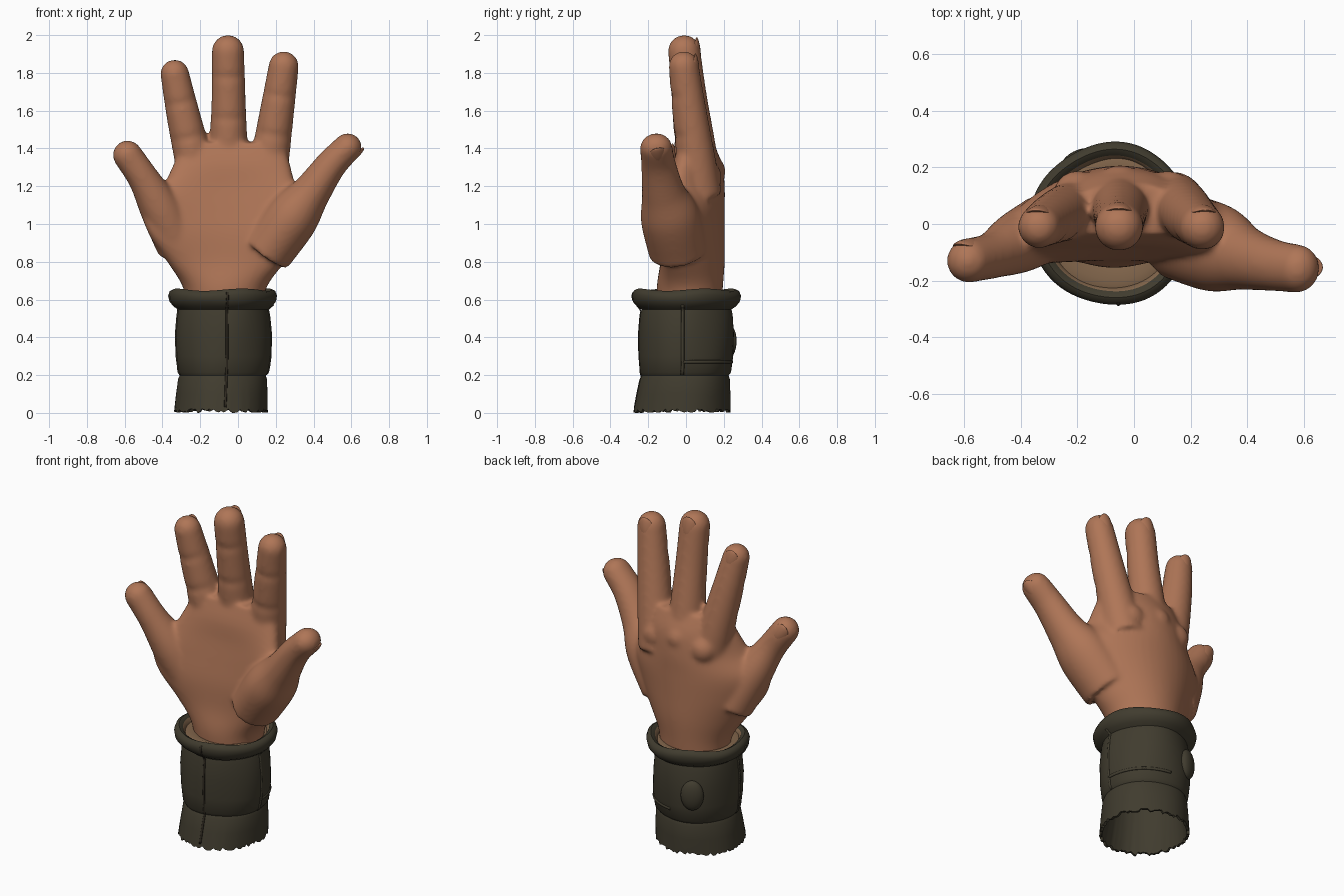
import bpy, bmesh, math, random
from mathutils import Vector

random.seed(4)
old = bpy.data.objects.get("Cube")
if old:
    bpy.data.objects.remove(old, do_unlink=True)


def material(name, rgb):
    m = bpy.data.materials.new(name)
    m.use_nodes = True
    m.diffuse_color = (*rgb, 1)
    b = m.node_tree.nodes["Principled BSDF"]
    b.inputs["Base Color"].default_value = (*rgb, 1)
    b.inputs["Roughness"].default_value = 0.8
    return m


SKIN = material("warm skin", (0.43, 0.18, 0.095))
CLOTH = material("dark olive cloth", (0.052, 0.045, 0.028))
LINING = material("brown lining", (0.22, 0.13, 0.07))
SEAM = material("dark seam", (0.028, 0.022, 0.014))


def finish(bm, name, *mats):
    bmesh.ops.recalc_face_normals(bm, faces=bm.faces)
    me = bpy.data.meshes.new(name)
    bm.to_mesh(me)
    bm.free()
    ob = bpy.data.objects.new(name, me)
    bpy.context.collection.objects.link(ob)
    for m in mats:
        me.materials.append(m)
    for p in me.polygons:
        p.use_smooth = True
    return ob


def skin_rings(bm, rings, cap=True):
    """Bridge a list of closed point rings into a surface."""
    loops = [[bm.verts.new(p) for p in r] for r in rings]
    faces = []
    for a, b in zip(loops, loops[1:]):
        n = len(a)
        faces.append([bm.faces.new((a[i], a[(i + 1) % n], b[(i + 1) % n], b[i])) for i in range(n)])
    if cap:
        bm.faces.new(loops[0][::-1])
        bm.faces.new(loops[-1])
    return faces


def spline(pts, steps):
    """Smooth curve through the control points, any dimension."""
    pts = [Vector(p) for p in pts]
    q = [pts[0] * 2 - pts[1]] + pts + [pts[-1] * 2 - pts[-2]]
    out = []
    for i in range(1, len(q) - 2):
        a, b, c, d = q[i - 1:i + 3]
        for k in range(steps):
            t = k / steps
            out.append(b + (c - a) * (t / 2) + (a * 2 - b * 5 + c * 4 - d) * (t * t / 2)
                       + (b * 3 - a - c * 3 + d) * (t ** 3 / 2))
    return out + [pts[-1]]


def finger(bm, pts, deep, creases):
    """Tapered tube with a round tip; pts hold position and radius."""
    path = spline(pts, 16)
    tip, d = path[-1], (path[-1].xyz - path[-2].xyz).normalized()
    samples = [(p.xyz, p.w) for p in path]
    for k in range(1, 8):
        a = k / 8 * math.pi / 2
        samples.append((tip.xyz + d * tip.w * math.sin(a), tip.w * math.cos(a)))
    rings = []
    for i, (p, r) in enumerate(samples):
        lo, hi = max(i - 1, 0), min(i + 1, len(samples) - 1)
        ax = (samples[hi][0] - samples[lo][0]).normalized()
        side = Vector((0, 1, 0)).cross(ax).normalized()
        back = ax.cross(side)
        ring = []
        for k in range(28):
            a = math.tau * k / 28
            dip = sum(math.exp(-((p - tip.xyz).length - c) ** 2 / 0.0003) for c in creases)
            f = r * (1 - 0.09 * dip * max(0, -math.sin(a)) * (i < len(path)))
            ring.append(p + side * math.cos(a) * f + back * math.sin(a) * f * deep)
        rings.append(ring)
    skin_rings(bm, rings)
    return tip, d


# Palm: arched cross sections (height, left x, right x, middle y, half depth, arch)
hand = bmesh.new()
sections = [
    (0.50, -0.27, 0.13, 0.02, 0.165, 0.0),
    (0.66, -0.29, 0.15, 0.02, 0.175, 0.02),
    (0.80, -0.375, 0.25, 0.035, 0.17, 0.08),
    (0.95, -0.475, 0.36, 0.04, 0.165, 0.13),
    (1.08, -0.50, 0.40, 0.05, 0.155, 0.14),
    (1.20, -0.40, 0.31, 0.06, 0.145, 0.11),
    (1.32, -0.34, 0.275, 0.06, 0.13, 0.07),
    (1.43, -0.29, 0.24, 0.055, 0.09, 0.05),
]
rings = []
for z, x0, x1, mid, half, arch in [tuple(s) for s in spline(sections, 5)]:
    ring = []
    for k in range(56):
        a = math.tau * k / 56
        u, s = math.cos(a), math.sin(a)
        ring.append(((x0 + x1) / 2 + (x1 - x0) / 2 * u, mid - arch * u * u + half * s, z))
    rings.append(ring)
skin_rings(hand, rings)

# Fingers and thumb: control points, depth ratio, crease distances from the tip
digits = {
    "little": ([(-0.31, -0.01, 0.88, 0.12), (-0.41, -0.065, 1.08, 0.11),
                (-0.50, -0.11, 1.24, 0.083), (-0.585, -0.13, 1.365, 0.078)], 1.0, ()),
    "ring": ([(-0.19, 0.05, 1.15, 0.11), (-0.24, 0.04, 1.36, 0.1),
              (-0.295, 0.015, 1.6, 0.088), (-0.335, -0.01, 1.795, 0.076)], 1.0, (0.15, 0.34)),
    "middle": ([(-0.05, 0.085, 1.18, 0.11), (-0.05, 0.055, 1.42, 0.101),
                (-0.05, 0.02, 1.68, 0.09), (-0.053, -0.01, 1.915, 0.086)], 1.0, (0.13, 0.35)),
    "index": ([(0.13, 0.07, 1.15, 0.12), (0.17, 0.05, 1.36, 0.103),
               (0.21, 0.015, 1.62, 0.09), (0.242, -0.012, 1.835, 0.08)], 1.0, (0.15, 0.36)),
    "thumb": ([(0.15, -0.04, 0.85, 0.14), (0.29, -0.085, 1.04, 0.14),
               (0.39, -0.12, 1.17, 0.103), (0.49, -0.145, 1.31, 0.083),
               (0.58, -0.158, 1.405, 0.076)], 1.12, ()),
}
tips = {}
for name, (pts, deep, creases) in digits.items():
    tips[name] = finger(hand, pts, deep, creases)

# Knuckles on the back of the hand
for x, z in ((-0.2, 1.24), (-0.05, 1.28), (0.12, 1.25)):
    ball = bmesh.ops.create_icosphere(hand, subdivisions=3, radius=0.085)["verts"]
    bmesh.ops.translate(hand, verts=ball, vec=(x, 0.125 if x == -0.05 else 0.105, z))

hand_ob = finish(hand, "hand", SKIN)
rm = hand_ob.modifiers.new("blend", 'REMESH')
rm.mode = 'VOXEL'
rm.voxel_size = 0.012
rm.use_smooth_shade = True
sm = hand_ob.modifiers.new("soften", 'SMOOTH')
sm.factor = 0.5
sm.iterations = 12

# Fingernails
for name, (tip, d) in tips.items():
    out = Vector((0, 1, 0))
    if name == "thumb":
        out = Vector((0.8, 0.15, -0.5))
    out = (out - d * out.dot(d)).normalized()
    side = d.cross(out)
    bm = bmesh.new()
    bmesh.ops.create_uvsphere(bm, u_segments=20, v_segments=12, radius=1)
    w = tip.w
    for v in bm.verts:
        x, y, z = v.co
        v.co = tip.xyz + out * w * (0.87 + 0.14 * y - 0.2 * x * x) + side * x * w * 0.6 + d * z * w * 0.75
    finish(bm, name + "_nail", SKIN)

# Sleeve: outer outline of (height, radius), swept around a slightly shifting centre
outline = [(0.0, 0.247), (0.1, 0.242), (0.18, 0.235), (0.198, 0.228), (0.215, 0.24),
           (0.3, 0.25), (0.42, 0.252), (0.52, 0.244), (0.548, 0.238), (0.565, 0.262),
           (0.59, 0.282), (0.62, 0.288), (0.643, 0.28), (0.652, 0.262)]


def radius_at(z):
    for (z0, r0), (z1, r1) in zip(outline, outline[1:]):
        if z <= z1:
            return r0 + (r1 - r0) * (z - z0) / (z1 - z0)
    return outline[-1][1]


def sleeve_point(angle, z, r):
    low = max(0, 1 - z / 0.25)
    wob = 1 + 0.012 * math.sin(3 * angle + 7 * z) + 0.008 * math.sin(5 * angle - 9 * z)
    return Vector((-0.08 - 0.01 * low + r * wob * math.cos(angle),
                   -0.02 * low + r * wob * (1 + 0.04 * low) * math.sin(angle), z))


N = 120
bm = bmesh.new()
torn = [random.uniform(0, 0.022) for _ in range(N)]
inner = [(0.64, 0.24), (0.61, 0.225), (0.5, 0.215), (0.2, 0.21), (0.0, 0.232)]
rings = []
for z, r in outline + inner:
    ring = [sleeve_point(math.tau * k / N, z, r) for k in range(N)]
    if z == 0:
        for p, t in zip(ring, torn):
            p.z = t
    if z > 0.6:
        for k, p in enumerate(ring):
            p.z += 0.006 * math.sin(4 * math.tau * k / N)
    rings.append(ring)
bands = skin_rings(bm, rings + [rings[0]], cap=False)
for band in bands[len(outline):len(outline) + 2]:
    for f in band:
        f.material_index = 1
bmesh.ops.remove_doubles(bm, verts=bm.verts, dist=0.0001)
sleeve = finish(bm, "sleeve", CLOTH, LINING)

# Lining ring that closes the gap around the wrist
bm = bmesh.new()
skin_rings(bm, [[sleeve_point(math.tau * k / N, z, r) for k in range(N)]
                for z, r in ((0.615, 0.235), (0.625, 0.2), (0.6, 0.13))], cap=False)
finish(bm, "wrist_lining", LINING)


def seam(name, path, mat, r):
    """Fine raised cord lying on the sleeve, path of (angle, height)."""
    bm = bmesh.new()
    rings = []
    pts = [sleeve_point(a, z, radius_at(z)) for a, z in path]
    for i, p in enumerate(pts):
        ax = (pts[min(i + 1, len(pts) - 1)] - pts[max(i - 1, 0)]).normalized()
        out = Vector((math.cos(path[i][0]), math.sin(path[i][0]), 0))
        side = ax.cross(out).normalized()
        rings.append([p + (side * math.cos(t) + out * math.sin(t) * 0.6) * r
                      for t in (math.tau * k / 8 for k in range(8))])
    skin_rings(bm, rings)
    finish(bm, name, mat)


def upright(deg, z0, z1):
    return [(math.radians(deg), z0 + (z1 - z0) * i / 30) for i in range(31)]


seam("front_seam", upright(-85, 0.03, 0.64), SEAM, 0.007)
seam("side_seam", upright(-4, 0.2, 0.57), CLOTH, 0.009)
seam("far_side_seam", upright(192, 0.2, 0.62), CLOTH, 0.009)
seam("flap_edge", [(math.radians(-4 + 3 * i), 0.27) for i in range(31)], CLOTH, 0.009)

# Oval button on the back of the sleeve
bm = bmesh.new()
bmesh.ops.create_uvsphere(bm, u_segments=24, v_segments=14, radius=1)
a = math.radians(118)
out, side = Vector((math.cos(a), math.sin(a), 0)), Vector((-math.sin(a), math.cos(a), 0))
centre = sleeve_point(a, 0.38, radius_at(0.38))
for v in bm.verts:
    x, y, z = v.co
    v.co = centre + side * x * 0.065 + out * y * 0.035 + Vector((0, 0, z * 0.09))
finish(bm, "button", CLOTH)

# Keep hard cloth edges sharp
bpy.ops.object.select_all(action='DESELECT')
sleeve.select_set(True)
bpy.context.view_layer.objects.active = sleeve
bpy.ops.object.shade_smooth_by_angle(angle=math.radians(50))
